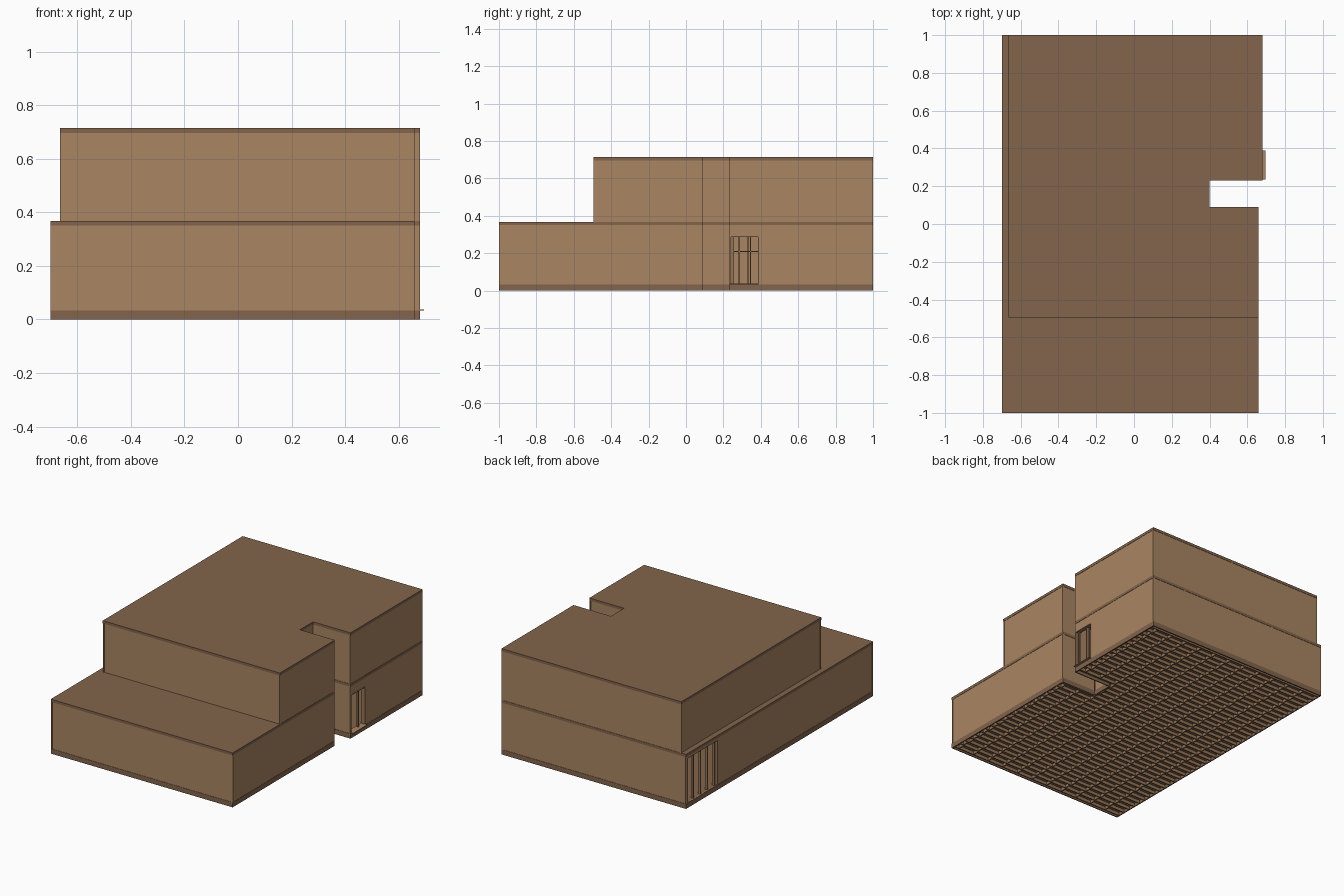
import bpy, bmesh
from mathutils import Vector

if "Cube" in bpy.data.objects:
    bpy.data.objects.remove(bpy.data.objects["Cube"])


def material(name, rgb):
    m = bpy.data.materials.new(name)
    m.diffuse_color = (*rgb, 1)
    m.use_nodes = True
    m.node_tree.nodes["Principled BSDF"].inputs["Base Color"].default_value = m.diffuse_color
    return m


SHEET = material("sheathing", (0.40, 0.235, 0.125))
TIMBER = material("timber", (0.225, 0.13, 0.072))
FRAME = material("framing", (0.30, 0.175, 0.095))


def finish(name, bm, mat):
    bmesh.ops.recalc_face_normals(bm, faces=bm.faces)
    me = bpy.data.meshes.new(name)
    bm.to_mesh(me)
    bm.free()
    me.materials.append(mat)
    ob = bpy.data.objects.new(name, me)
    bpy.context.collection.objects.link(ob)
    return ob


def add_prism(bm, pts, z0, z1):
    face = bm.faces.new([bm.verts.new((x, y, z0)) for x, y in pts])
    ext = bmesh.ops.extrude_face_region(bm, geom=[face], use_keep_orig=True)
    top = [v for v in ext["geom"] if isinstance(v, bmesh.types.BMVert)]
    bmesh.ops.translate(bm, verts=top, vec=(0, 0, z1 - z0))


def add_box(bm, x0, x1, y0, y1, z0, z1):
    add_prism(bm, [(x0, y0), (x1, y0), (x1, y1), (x0, y1)], z0, z1)


def slab(name, pts, z0, z1, mat=TIMBER):
    bm = bmesh.new()
    add_prism(bm, pts, z0, z1)
    return finish(name, bm, mat)


def add_panel(bm, p, q, a, b, z0, z1, d0, d1):
    """Upright panel on edge p-q from distance a to b, d0..d1 inside the outline."""
    p, q = Vector(p), Vector(q)
    u = (q - p).normalized()
    n = Vector((-u.y, u.x))
    add_prism(bm, [p + u * a + n * d0, p + u * b + n * d0,
                   p + u * b + n * d1, p + u * a + n * d1], z0, z1)


def walls(name, pts, z0, z1, openings):
    """Sheathing plus inner studs; openings = {edge: (start, end, sill, head)}."""
    skin, studs = bmesh.new(), bmesh.new()
    for i, p in enumerate(pts):
        q = pts[(i + 1) % len(pts)]
        length = (Vector(q) - Vector(p)).length
        if i in openings:
            a, b, s, h = openings[i]
            parts = [(0, a, z0, z1), (b, length, z0, z1), (a, b, z0, s), (a, b, h, z1)]
        else:
            parts = [(0, length, z0, z1)]
        for a, b, s, h in parts:
            if b - a > 0.002 and h - s > 0.001:
                add_panel(skin, p, q, a, b, s, h, 0.002, 0.010)
        # studs at regular centres
        count = max(2, round(length / 0.075))
        for k in range(count):
            c = 0.02 + (length - 0.04) * k / (count - 1)
            add_panel(studs, p, q, c - 0.003, c + 0.003, z0, z1, 0.0105, 0.027)
    finish(name + "_sheathing", skin, SHEET)
    finish(name + "_studs", studs, FRAME)


# Outlines, counter-clockwise, with the recess in the right side
recess = [(0.66, 0.09), (0.40, 0.09), (0.40, 0.23), (0.68, 0.23), (0.68, 1), (-0.70, 1)]
lower = [(-0.70, -1), (0.66, -1)] + recess
upper = [(-0.665, -0.495), (0.66, -0.495)] + recess[:-1] + [(-0.665, 1)]

# Floor deck, storey slab and roof
slab("ground_deck", lower, 0.021, 0.033)
slab("storey_slab", lower, 0.350, 0.368)
slab("roof_slab", upper, 0.697, 0.715)

# Walls with the doorway on the right and the wide opening on the left
walls("lower_wall", lower, 0.022, 0.352,
      {5: (0.004, 0.16, 0.034, 0.29), 7: (0.02, 0.34, 0.034, 0.335)})
walls("upper_wall", upper, 0.366, 0.699, {})

# Base rim around the perimeter
bm = bmesh.new()
for i, p in enumerate(lower):
    q = lower[(i + 1) % len(lower)]
    add_panel(bm, p, q, 0, (Vector(q) - Vector(p)).length, 0, 0.022, 0, 0.007)
finish("base_rim", bm, TIMBER)


def right_limit(y):
    return 0.66 if y < 0.09 else 0.40 if y < 0.235 else 0.68


# Open joists and staggered blocking underneath
joists, blocks = bmesh.new(), bmesh.new()
step = 0.05
for k in range(40):
    y = -0.975 + step * k
    end = right_limit(y)
    add_box(joists, -0.694, end - 0.006, y - 0.003, y + 0.003, 0, 0.0215)
    if k == 39:
        break
    end = min(end, right_limit(y + step))
    for j in range(11):
        x = -0.58 + 0.12 * j + (0.007 if k % 2 else 0)
        if x < end - 0.01:
            add_box(blocks, x - 0.003, x + 0.003, y + 0.003, y + step - 0.003, 0.001, 0.0215)
finish("floor_joists", joists, FRAME)
finish("floor_blocking", blocks, FRAME)

# Threshold board and doorway trim on the right
bm = bmesh.new()
add_box(bm, 0.65, 0.695, 0.236, 0.388, 0.033, 0.038)
finish("door_threshold", bm, SHEET)
bm = bmesh.new()
for y in (0.236, 0.388):
    add_box(bm, 0.65, 0.679, y - 0.003, y + 0.003, 0.033, 0.29)
add_box(bm, 0.65, 0.679, 0.236, 0.388, 0.287, 0.293)
finish("door_frame", bm, FRAME)

# Interior stud partition with noggings
bm = bmesh.new()
for k in range(12):
    y = 0.285 + 0.06 * k
    add_box(bm, 0.30, 0.32, y - 0.003, y + 0.003, 0.033, 0.35)
add_box(bm, 0.30, 0.32, 0.24, 0.97, 0.206, 0.212)
finish("partition_frame", bm, FRAME)
bm = bmesh.new()
add_box(bm, 0.29, 0.30, 0.24, 0.97, 0.033, 0.35)
finish("partition_sheet", bm, SHEET)

# Jambs and head of the left opening
bm = bmesh.new()
for y in (0.98, 0.66):
    add_box(bm, -0.698, -0.67, y - 0.003, y + 0.003, 0.033, 0.335)
add_box(bm, -0.698, -0.67, 0.66, 0.98, 0.332, 0.338)
finish("side_opening_frame", bm, FRAME)
